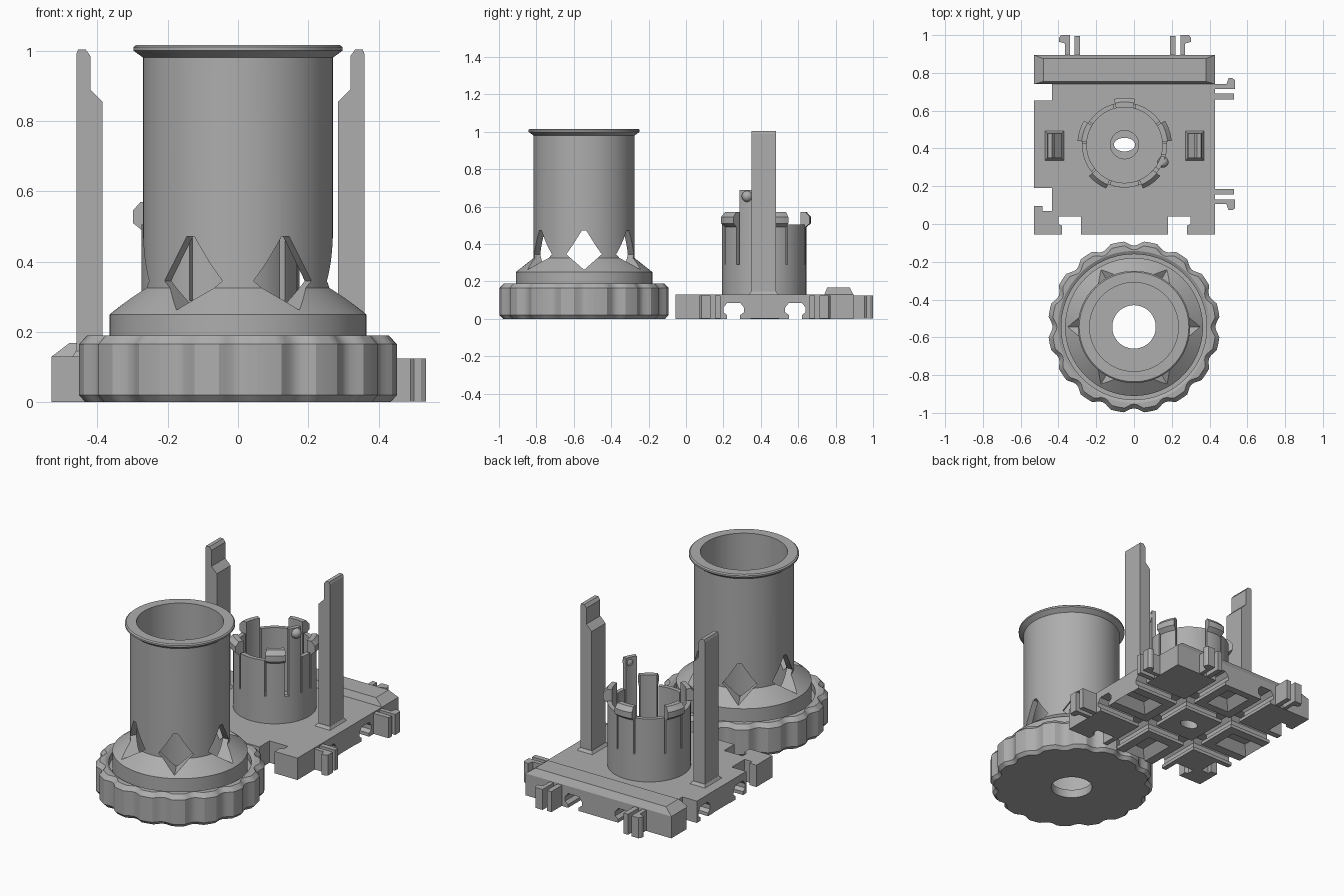
import bpy, bmesh, math
from mathutils import Matrix, Vector

if "Cube" in bpy.data.objects:
    bpy.data.objects.remove(bpy.data.objects["Cube"])

grey = bpy.data.materials.new("grey plastic")
grey.diffuse_color = (0.42, 0.42, 0.42, 1)
grey.use_nodes = True
grey.node_tree.nodes["Principled BSDF"].inputs["Base Color"].default_value = grey.diffuse_color


def finish(name, bm, smooth=False):
    bmesh.ops.recalc_face_normals(bm, faces=bm.faces)
    me = bpy.data.meshes.new(name)
    bm.to_mesh(me)
    bm.free()
    me.materials.append(grey)
    ob = bpy.data.objects.new(name, me)
    bpy.context.collection.objects.link(ob)
    if smooth:
        smooth_sharp(ob)
    return ob


def smooth_sharp(ob):
    bpy.ops.object.select_all(action='DESELECT')
    ob.select_set(True)
    bpy.context.view_layer.objects.active = ob
    bpy.ops.object.shade_smooth_by_angle(angle=math.radians(30))


def prism(bm, pts, lo, hi, mat=Matrix()):
    """Extrude a 2D outline from lo to hi along local z, then place it."""
    a = [bm.verts.new(mat @ Vector((x, y, lo))) for x, y in pts]
    b = [bm.verts.new(mat @ Vector((x, y, hi))) for x, y in pts]
    bm.faces.new(a[::-1])
    bm.faces.new(b)
    n = len(pts)
    for i in range(n):
        j = (i + 1) % n
        bm.faces.new((a[i], a[j], b[j], b[i]))


def frustum(bm, low, z0, high, z1):
    """Sloped block between two rectangles (x0, x1, y0, y1)."""
    rings = []
    for (x0, x1, y0, y1), z in ((low, z0), (high, z1)):
        rings.append([bm.verts.new(p) for p in
                      ((x0, y0, z), (x1, y0, z), (x1, y1, z), (x0, y1, z))])
    a, b = rings
    bm.faces.new(a[::-1])
    bm.faces.new(b)
    for i in range(4):
        j = (i + 1) % 4
        bm.faces.new((a[i], a[j], b[j], b[i]))


def lathe(bm, prof, c, a0=0, a1=360, n=96, wave=None):
    """Sweep a closed (r, z) profile about c; wave(r, angle) shapes the radius."""
    full = a1 - a0 >= 360
    rings = []
    for i in range(n if full else n + 1):
        t = math.radians(a0 + (a1 - a0) * i / n)
        ring = []
        for r, z in prof:
            q = wave(r, t) if wave else r
            ring.append(bm.verts.new((c[0] + q * math.cos(t), c[1] + q * math.sin(t), z)))
        rings.append(ring)
    m = len(prof)
    for i in range(n):
        p, q = rings[i], rings[(i + 1) % len(rings)]
        for k in range(m):
            l = (k + 1) % m
            bm.faces.new((p[k], q[k], q[l], p[l]))
    if not full:
        bm.faces.new(rings[0])
        bm.faces.new(rings[-1][::-1])


def cut(ob, bm):
    cutter = finish("cutter", bm)
    mod = ob.modifiers.new("cut", 'BOOLEAN')
    mod.object = cutter
    mod.operation = 'DIFFERENCE'
    mod.solver = 'EXACT'
    bpy.context.view_layer.objects.active = ob
    bpy.ops.object.modifier_apply(modifier=mod.name)
    bpy.data.objects.remove(cutter)


# Flanged tube on a scalloped grip
TC = (0, -0.545)


def scallop(r, t):
    if r < 0.42:
        return r
    return r - 0.024 * max(0, math.cos(16 * (t + math.pi / 2)) + 0.25) / 1.25


bm = bmesh.new()
lathe(bm, [(0.115, 0), (0.437, 0), (0.455, 0.02), (0.455, 0.165), (0.432, 0.19), (0.402, 0.19),
           (0.385, 0.18), (0.385, 0.14), (0.365, 0.14), (0.365, 0.25), (0.27, 0.325),
           (0.27, 0.98), (0.297, 1.0), (0.297, 1.01), (0.29, 1.016), (0.235, 1.016),
           (0.235, 0.05), (0.115, 0.05)], TC, n=160, wave=scallop)
tube = finish("flanged_tube", bm)

# Six diamond windows
bm = bmesh.new()
diamond = [(0, 0.262), (0.095, 0.345), (0.06, 0.395), (0.012, 0.472),
           (-0.012, 0.472), (-0.06, 0.395), (-0.095, 0.345)]
for k in range(6):
    place = (Matrix.Translation((*TC, 0)) @ Matrix.Rotation(math.radians(60 * k), 4, 'Z')
             @ Matrix(((0, 0, 1, 0), (1, 0, 0, 0), (0, 1, 0, 0), (0, 0, 0, 1))))
    prism(bm, diamond, 0.15, 0.5, place)
cut(tube, bm)
smooth_sharp(tube)

# Base plate with side notches
CX, CY = -0.05, 0.42
bm = bmesh.new()
outline = [(-0.53, -0.055), (-0.38, -0.055), (-0.38, -0.01), (-0.40, 0), (-0.40, 0.04),
           (-0.28, 0.04), (-0.28, -0.055), (0.18, -0.055), (0.18, 0.04), (0.30, 0.04),
           (0.30, 0), (0.28, -0.01), (0.28, -0.055), (0.43, -0.055), (0.43, 0.895),
           (-0.53, 0.895), (-0.53, 0.75), (-0.485, 0.75), (-0.485, 0.77), (-0.435, 0.77),
           (-0.435, 0.655), (-0.53, 0.655), (-0.53, 0.19), (-0.435, 0.19), (-0.435, 0.07),
           (-0.485, 0.07), (-0.485, 0.095), (-0.53, 0.095)]
prism(bm, outline, 0, 0.13)
plate = finish("base_plate", bm)

# Crossing channels underneath, with lipped openings
slot = [(-0.035, -0.02), (0.035, -0.02), (0.035, 0.02), (0.055, 0.035),
        (0.055, 0.06), (0.035, 0.085), (-0.035, 0.085), (-0.055, 0.06),
        (-0.055, 0.035), (-0.035, 0.02)]
for s in (-1, 1):
    bm = bmesh.new()
    prism(bm, slot, -0.7, 0.7, Matrix(((0, 0, 1, CX), (1, 0, 0, CY + s * 0.165),
                                       (0, 1, 0, 0), (0, 0, 0, 1))))
    cut(plate, bm)
    bm = bmesh.new()
    prism(bm, slot, -0.7, 0.7, Matrix(((1, 0, 0, CX + s * 0.165), (0, 0, 1, CY),
                                       (0, 1, 0, 0), (0, 0, 0, 1))))
    cut(plate, bm)

# Sloped pits in the underside
bm = bmesh.new()
for dx, dy, wx, wy in ((0.37, 0, 0.12, 0.085), (-0.37, 0, 0.12, 0.085),
                       (0, 0.34, 0.085, 0.1), (0, -0.37, 0.085, 0.12)):
    x, y = CX + dx, CY + dy
    frustum(bm, (x - wx, x + wx, y - wy, y + wy), -0.01,
            (x - wx + 0.05, x + wx - 0.05, y - wy + 0.05, y + wy - 0.05), 0.05)
cut(plate, bm)

# Counterbore and long hole in the plate centre
for rx, ry, z0, z1 in ((0.075, 0.075, 0.1, 0.2), (0.056, 0.036, -0.1, 0.2)):
    bm = bmesh.new()
    prism(bm, [(CX + rx * math.cos(k * math.pi / 16), CY + ry * math.sin(k * math.pi / 16))
               for k in range(32)], z0, z1)
    cut(plate, bm)

# Raised bar along the rear edge
bm = bmesh.new()
frustum(bm, (-0.53, 0.43, 0.74, 0.895), 0.13, (-0.48, 0.38, 0.755, 0.875), 0.168)
finish("rear_bar", bm)

# Paired snap prongs: plain one and hooked one, on the rear and right edges
plain = [(-0.03, -0.11), (0, -0.11), (0, 0.1), (-0.03, 0.1)]
hooked = [(0.025, -0.11), (0.05, -0.11), (0.05, 0.06), (0.082, 0.07), (0.082, 0.09),
          (0.072, 0.105), (0.025, 0.105)]
for name, x, y, side, rear in (("rear_clip_left", -0.315, 0.895, -1, True),
                               ("rear_clip_right", 0.22, 0.895, 1, True),
                               ("side_clip_back", 0.43, 0.69, 1, False),
                               ("side_clip_front", 0.43, 0.155, -1, False)):
    bm = bmesh.new()
    for pts in (plain, hooked):
        if rear:
            pts = [(x + side * u, y + v) for u, v in pts]
        else:
            pts = [(x + v, y + side * u) for u, v in pts]
        prism(bm, pts, 0.002, 0.124)
    finish(name, bm)

# Two tall stepped posts with flared feet
side_profile = [(0.335, 0.12), (0.41, 0.12), (0.41, 0.99), (0.405, 1.003), (0.383, 1.003),
                (0.37, 0.985), (0.37, 0.89), (0.335, 0.855)]
for s, name in ((-1, "left_post"), (1, "right_post")):
    bm = bmesh.new()
    prism(bm, [(CX + s * u, z) for u, z in side_profile], -0.48, -0.35,
          Matrix(((1, 0, 0, 0), (0, 0, -1, 0), (0, 1, 0, 0), (0, 0, 0, 1))))
    xs = sorted((CX + s * 0.32, CX + s * 0.422))
    xt = sorted((CX + s * 0.333, CX + s * 0.411))
    frustum(bm, (*xs, 0.335, 0.495), 0.128, (*xt, 0.348, 0.482), 0.146)
    finish(name, bm)

# Slotted cup: solid lower ring
CC = (CX, 0.418)
bm = bmesh.new()
lathe(bm, [(0.2, 0.125), (0.225, 0.125), (0.225, 0.29), (0.2, 0.29)], CC)
finish("cup_ring", bm, True)

# Cup fingers: five snap fingers, a tall tongue, and wall panels between them
fingers = [(18 + 72 * k, 13) for k in range(5)]
stops = sorted(fingers + [(-26 + 360, 9.5)])
clip = [(0.2, 0.288), (0.225, 0.288), (0.225, 0.49), (0.25, 0.51), (0.25, 0.545),
        (0.228, 0.57), (0.2, 0.57)]
tall = [(0.2, 0.288), (0.225, 0.288), (0.225, 0.688), (0.2, 0.688)]
panel = [(0.2, 0.288), (0.225, 0.288), (0.225, 0.505), (0.2, 0.505)]
for i, (a, h) in enumerate(stops):
    bm = bmesh.new()
    is_tongue = h < 10
    lathe(bm, tall if is_tongue else clip, CC, a - h, a + h, 8)
    finish("tall_tongue" if is_tongue else "snap_finger", bm, True)
    nxt, nh = stops[(i + 1) % len(stops)]
    nxt += 360 if nxt < a else 0
    if nxt - nh - a - h > 6:
        bm = bmesh.new()
        lathe(bm, panel, CC, a + h + 2.5, nxt - nh - 2.5, 10)
        finish("cup_wall_panel", bm, True)

# Detent ball near the tongue tip
bm = bmesh.new()
t = math.radians(-24)
bmesh.ops.create_uvsphere(bm, u_segments=20, v_segments=12, radius=0.03, matrix=Matrix.Translation(
    (CC[0] + 0.222 * math.cos(t), CC[1] + 0.222 * math.sin(t), 0.655)))
finish("detent_ball", bm, True)
